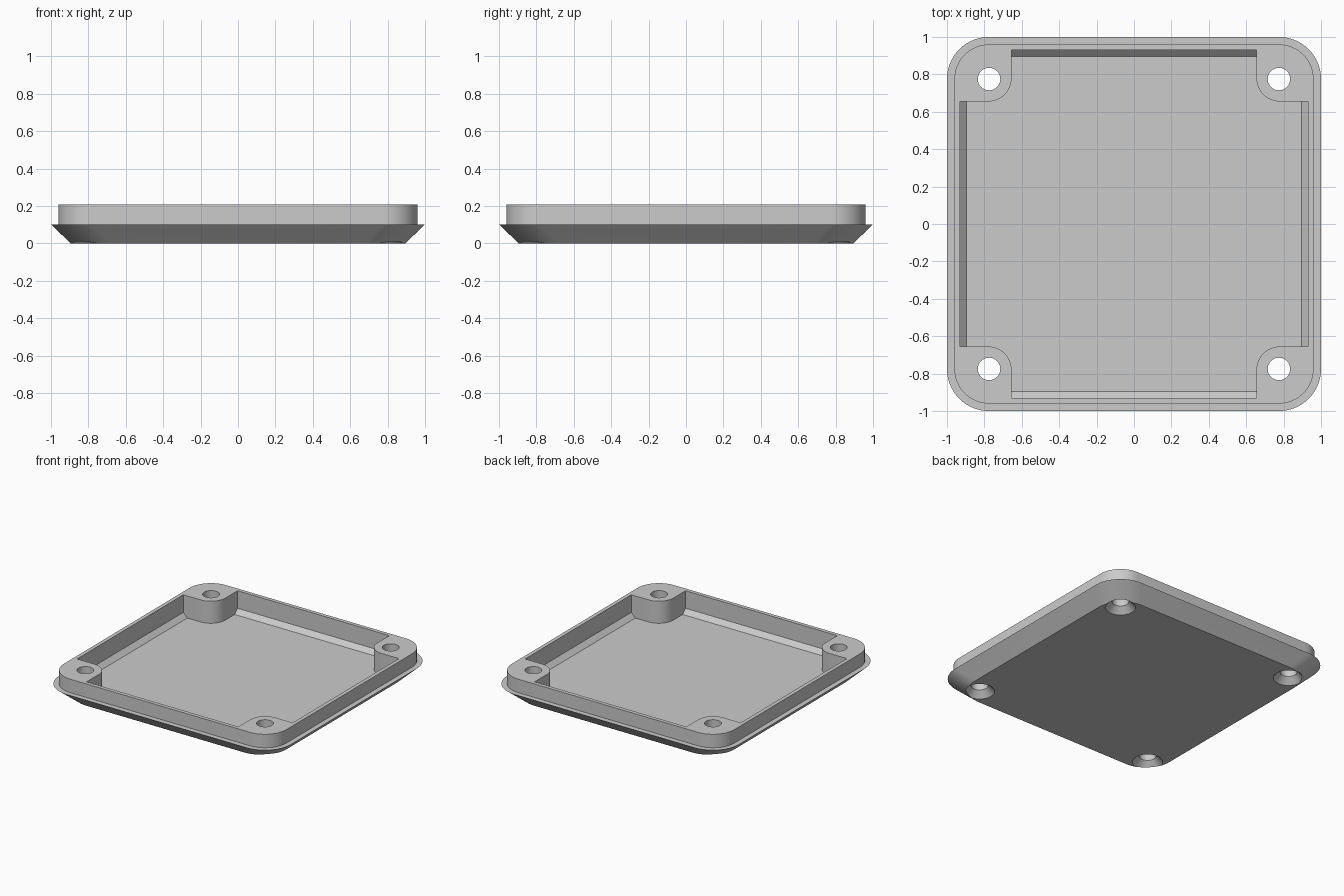
import bpy, bmesh
from math import sin, cos, pi, radians

cube = bpy.data.objects.get("Cube")
if cube:
    bpy.data.objects.remove(cube)

grey = bpy.data.materials.new("plain_grey")
grey.use_nodes = True
colour = (0.6, 0.6, 0.6, 1)
grey.diffuse_color = colour
grey.node_tree.nodes["Principled BSDF"].inputs["Base Color"].default_value = colour

# Main dimensions
HEIGHT, LEDGE, FLOOR, FOOT_TOP = 0.207, 0.102, 0.035, 0.07
HOLE_POS, HOLE_R, SINK_R = 0.775, 0.06, 0.107
CORNERS = [(1, 1), (-1, 1), (-1, -1), (1, -1)]


def arc(cx, cy, r, start, sweep, steps):
    return [(cx + r * cos(start + sweep * i / steps),
             cy + r * sin(start + sweep * i / steps)) for i in range(steps + 1)]


def rounded_square(half, r, steps=16):
    c = half - r
    return [p for i, (sx, sy) in enumerate(CORNERS)
            for p in arc(sx * c, sy * c, r, i * pi / 2, pi / 2, steps)]


def circle(cx, cy, r, n=48):
    return arc(cx, cy, r, 0, 2 * pi, n)[:-1]


def loft(name, sections):
    """Join matching outlines, given as (points, z) from bottom to top."""
    bm = bmesh.new()
    rings = [[bm.verts.new((x, y, z)) for x, y in pts] for pts, z in sections]
    for low, high in zip(rings, rings[1:]):
        n = len(low)
        for i in range(n):
            j = (i + 1) % n
            bm.faces.new((low[i], low[j], high[j], high[i]))
    bm.faces.new(rings[0][::-1])
    bm.faces.new(rings[-1])
    bmesh.ops.recalc_face_normals(bm, faces=bm.faces)
    mesh = bpy.data.meshes.new(name)
    bm.to_mesh(mesh)
    bm.free()
    mesh.materials.append(grey)
    obj = bpy.data.objects.new(name, mesh)
    bpy.context.collection.objects.link(obj)
    return obj


def combine(target, cutter, operation):
    """Apply a boolean and discard the cutter."""
    mod = target.modifiers.new("cut", "BOOLEAN")
    mod.operation, mod.object, mod.solver = operation, cutter, "EXACT"
    bpy.context.view_layer.objects.active = target
    bpy.ops.object.modifier_apply(modifier=mod.name)
    bpy.data.objects.remove(cutter)


# Cover: bevelled base, ledge and upright rim
cover = loft("enclosure_cover", [
    (rounded_square(0.895, 0.215), 0),
    (rounded_square(1.0, 0.225), LEDGE),
    (rounded_square(0.96, 0.185), LEDGE),
    (rounded_square(0.96, 0.185), HEIGHT)])

# Cavity: square pocket with bevelled foot, less the four corner bosses
pocket = loft("pocket_cutter", [
    ([(x * h, y * h) for x, y in CORNERS], z)
    for h, z in [(0.895, FLOOR), (0.93, FOOT_TOP), (0.93, HEIGHT + 0.1)]])
plan = []
for i, (sx, sy) in enumerate(CORNERS):
    boss = arc(sx * 0.78, sy * 0.78, 0.125, (i + 2) * pi / 2, pi / 2, 16)[::-1]
    first, last = boss[0], boss[-1]
    # Extend each boss edge out past the pocket walls
    if i % 2 == 0:
        plan += [(sx, first[1])] + boss + [(last[0], sy)]
    else:
        plan += [(first[0], sy)] + boss + [(sx, last[1])]
combine(pocket, loft("boss_plan", [(plan, -0.1), (plan, 0.5)]), "INTERSECT")
combine(cover, pocket, "DIFFERENCE")

# Countersunk screw holes through the bosses
for sx, sy in CORNERS:
    x, y = sx * HOLE_POS, sy * HOLE_POS
    screw = loft("screw_cutter", [
        (circle(x, y, SINK_R + 0.02), -0.02),
        (circle(x, y, HOLE_R), SINK_R - HOLE_R),
        (circle(x, y, HOLE_R), HEIGHT + 0.1)])
    combine(cover, screw, "DIFFERENCE")

# Smooth the curved walls and keep the crisp edges
bpy.ops.object.select_all(action="DESELECT")
cover.select_set(True)
bpy.context.view_layer.objects.active = cover
bpy.ops.object.shade_smooth_by_angle(angle=radians(25))
